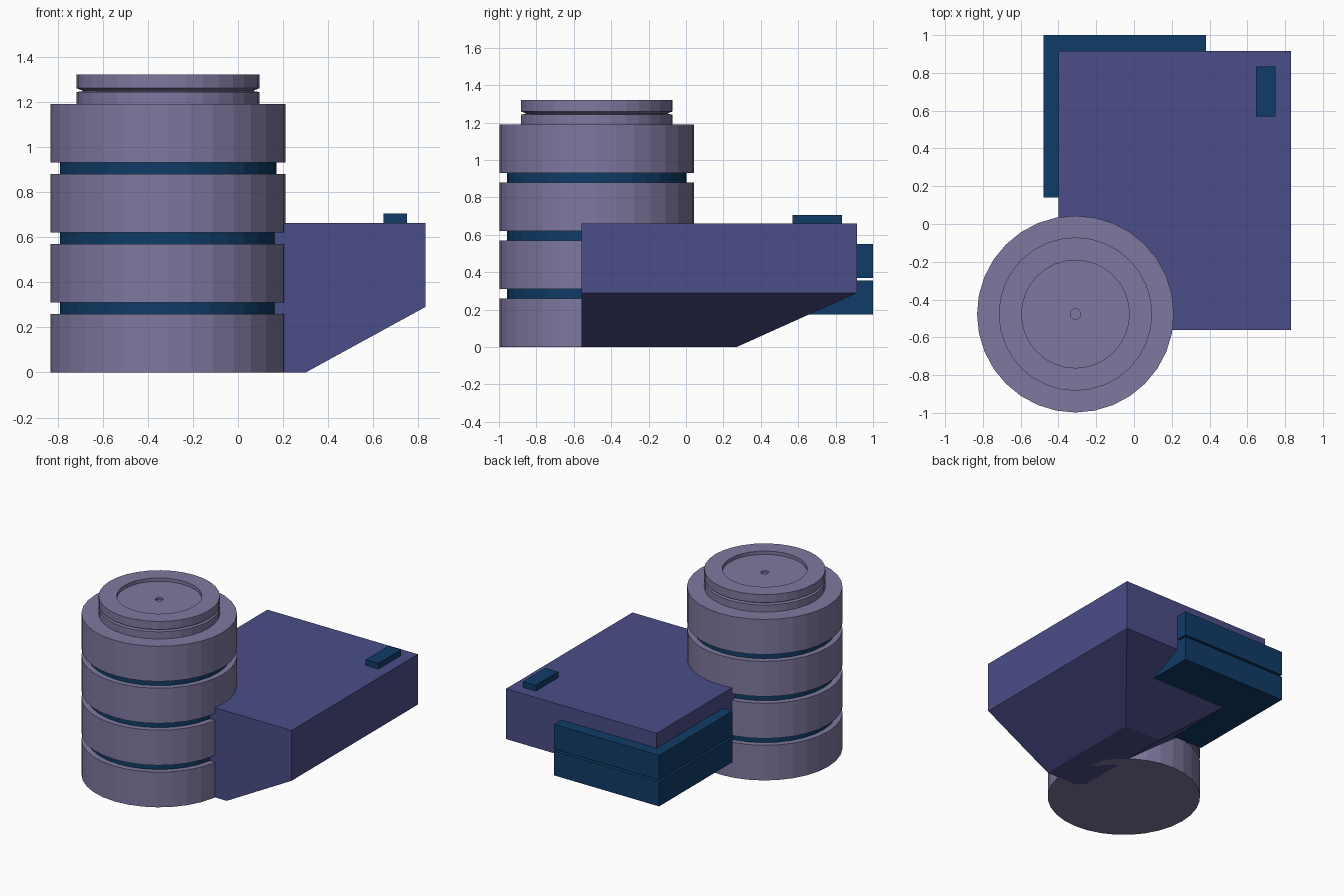
import bpy, bmesh
from math import sin, cos, pi

if "Cube" in bpy.data.objects:
    bpy.data.objects.remove(bpy.data.objects["Cube"])


def material(name, rgb):
    m = bpy.data.materials.new(name)
    m.diffuse_color = (*rgb, 1)
    m.use_nodes = True
    m.node_tree.nodes["Principled BSDF"].inputs["Base Color"].default_value = m.diffuse_color
    return m


LILAC = material("lilac", (0.21, 0.19, 0.35))
INDIGO = material("indigo", (0.07, 0.075, 0.25))
NAVY = material("navy", (0.005, 0.045, 0.135))


def finish(name, bm, mat):
    bmesh.ops.recalc_face_normals(bm, faces=bm.faces)
    mesh = bpy.data.meshes.new(name)
    bm.to_mesh(mesh)
    bm.free()
    mesh.materials.append(mat)
    ob = bpy.data.objects.new(name, mesh)
    bpy.context.collection.objects.link(ob)
    return ob


def loft(name, loops, mat):
    """Closed solid skinned through a list of equal-length point loops."""
    bm = bmesh.new()
    rings = [[bm.verts.new(p) for p in loop] for loop in loops]
    n = len(rings[0])
    for a, b in zip(rings, rings[1:]):
        for i in range(n):
            j = (i + 1) % n
            bm.faces.new((a[i], a[j], b[j], b[i]))
    bm.faces.new(rings[0][::-1])
    bm.faces.new(rings[-1])
    return finish(name, bm, mat)


def rect(x0, x1, y0, y1, z):
    return [(x0, y0, z), (x1, y0, z), (x1, y1, z), (x0, y1, z)]


def box(name, x0, x1, y0, y1, z0, z1, mat):
    return loft(name, [rect(x0, x1, y0, y1, z) for z in (z0, z1)], mat)


CX, CY, SIDES = -0.31, -0.477, 32


def turned(name, profile, mat):
    """Solid of revolution on the tower axis from (radius, z) points."""
    return loft(name, [[(CX + r * cos(2 * pi * i / SIDES),
                         CY + r * sin(2 * pi * i / SIDES), z)
                        for i in range(SIDES)] for r, z in profile], mat)


# Stacked tower drums with narrower bands between them
for k in range(4):
    z = 0.31 * k
    turned(f"tower_drum_{k + 1}", [(0.521, z), (0.521, z + 0.26)] if k < 3
           else [(0.521, z), (0.521, 1.19)], LILAC)
    if k < 3:
        turned(f"tower_band_{k + 1}", [(0.48, z + 0.26), (0.48, z + 0.31)], NAVY)

# Grooved cap with a recessed top and small centre hole
turned("tower_cap", [(0.406, 1.19), (0.406, 1.243), (0.38, 1.246), (0.38, 1.25),
                     (0.406, 1.26), (0.406, 1.32), (0.285, 1.32), (0.285, 1.295),
                     (0.027, 1.295), (0.027, 1.28)], LILAC)

# Main block, tapering underneath on the left, right and back
loft("main_block", [rect(0.0, 0.30, -0.56, 0.27, 0.0),
                    rect(-0.40, 0.83, -0.56, 0.915, 0.29),
                    rect(-0.40, 0.83, -0.56, 0.915, 0.662)], INDIGO)

# Two corner slabs wrapping the back left corner
box("corner_slab_lower", -0.48, 0.38, 0.14, 1.0, 0.175, 0.355, NAVY)
box("corner_slab_upper", -0.48, 0.38, 0.14, 1.0, 0.37, 0.552, NAVY)

# Small raised hatch on the roof
box("roof_hatch", 0.645, 0.75, 0.57, 0.833, 0.662, 0.705, NAVY)
